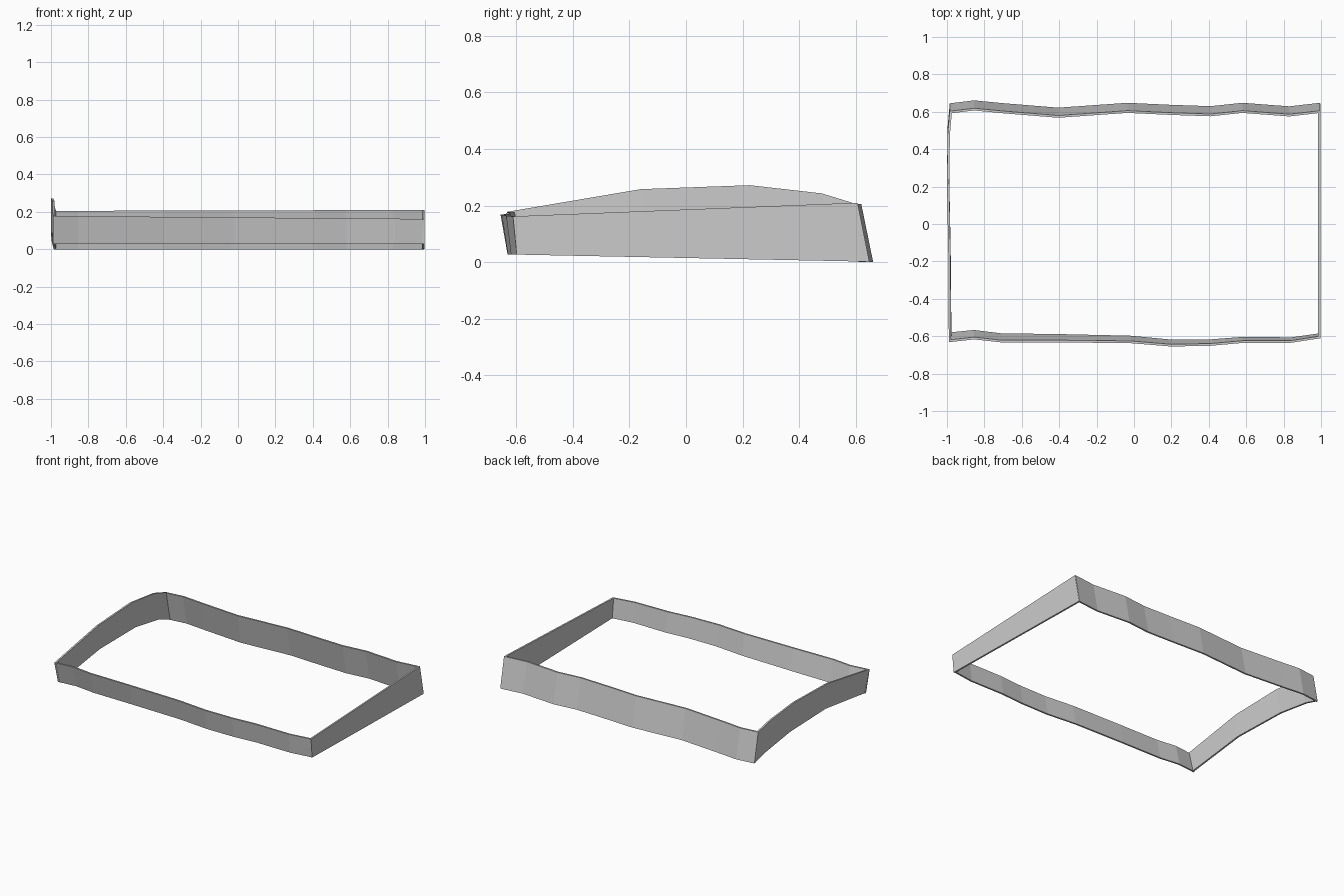
import bpy
from mathutils import Vector

if "Cube" in bpy.data.objects:
    bpy.data.objects.remove(bpy.data.objects["Cube"])


def wall(name, bottom, top, inward):
    """Thin slab lofted between an outer bottom path and an outer top path."""
    off = Vector(inward)
    verts, faces = [], []
    for b, t in zip(bottom, top):
        b, t = Vector(b), Vector(t)
        verts += [b, t, t + off, b + off]
    n = len(bottom)
    for i in range(n - 1):
        a, c = 4 * i, 4 * i + 4
        for k in range(4):
            j = (k + 1) % 4
            faces.append((a + k, a + j, c + j, c + k))
    faces += [(3, 2, 1, 0), tuple(4 * (n - 1) + k for k in range(4))]
    mesh = bpy.data.meshes.new(name)
    mesh.from_pydata(verts, [], faces)
    obj = bpy.data.objects.new(name, mesh)
    bpy.context.collection.objects.link(obj)
    # consistent outward normals
    bpy.context.view_layer.objects.active = obj
    bpy.ops.object.mode_set(mode='EDIT')
    bpy.ops.mesh.select_all(action='SELECT')
    bpy.ops.mesh.normals_make_consistent(inside=False)
    bpy.ops.object.mode_set(mode='OBJECT')
    return obj


def lerp(a, b, x):
    return a + (b - a) * (x + 1) / 2


T = 0.012  # board thickness

# back wall: wavy board, tall, leaning forward
back = [(-.985, .645), (-.855, .661), (-.70, .646), (-.405, .622), (-.035, .648),
        (.20, .637), (.41, .630), (.58, .648), (.83, .629), (.995, .648)]
wall("back_wall",
     [(x, y, 0.0) for x, y in back],
     [(x, y - .042, lerp(.205, .21, x)) for x, y in back],
     (0, -T, 0))

# front wall: wavy board, lower, lean fades towards the right
front = [(-.99, -.632), (-.855, -.617), (-.71, -.633), (-.405, -.633), (-.02, -.637),
         (.20, -.655), (.41, -.651), (.58, -.636), (.84, -.635), (.995, -.611)]
wall("front_wall",
     [(x, y + lerp(.040, .015, x), .027) for x, y in front],
     [(x, y, lerp(.178, .162, x)) for x, y in front],
     (0, T, 0))

# right wall: straight tapered board
wall("right_wall",
     [(.997, -.598, .027), (.997, .645, .002)],
     [(.997, -.611, .162), (.997, .603, .21)],
     (-T, 0, 0))

# left wall: arched board that bows slightly outwards
wall("left_wall",
     [(-.988, -.592, .027), (-.992, -.14, .088), (-1, .27, .083), (-.996, .525, .042), (-.985, .645, 0)],
     [(-.99, -.632, .178), (-.993, -.16, .258), (-1, .225, .272), (-.996, .48, .243), (-.985, .603, .205)],
     (T, 0, 0))
